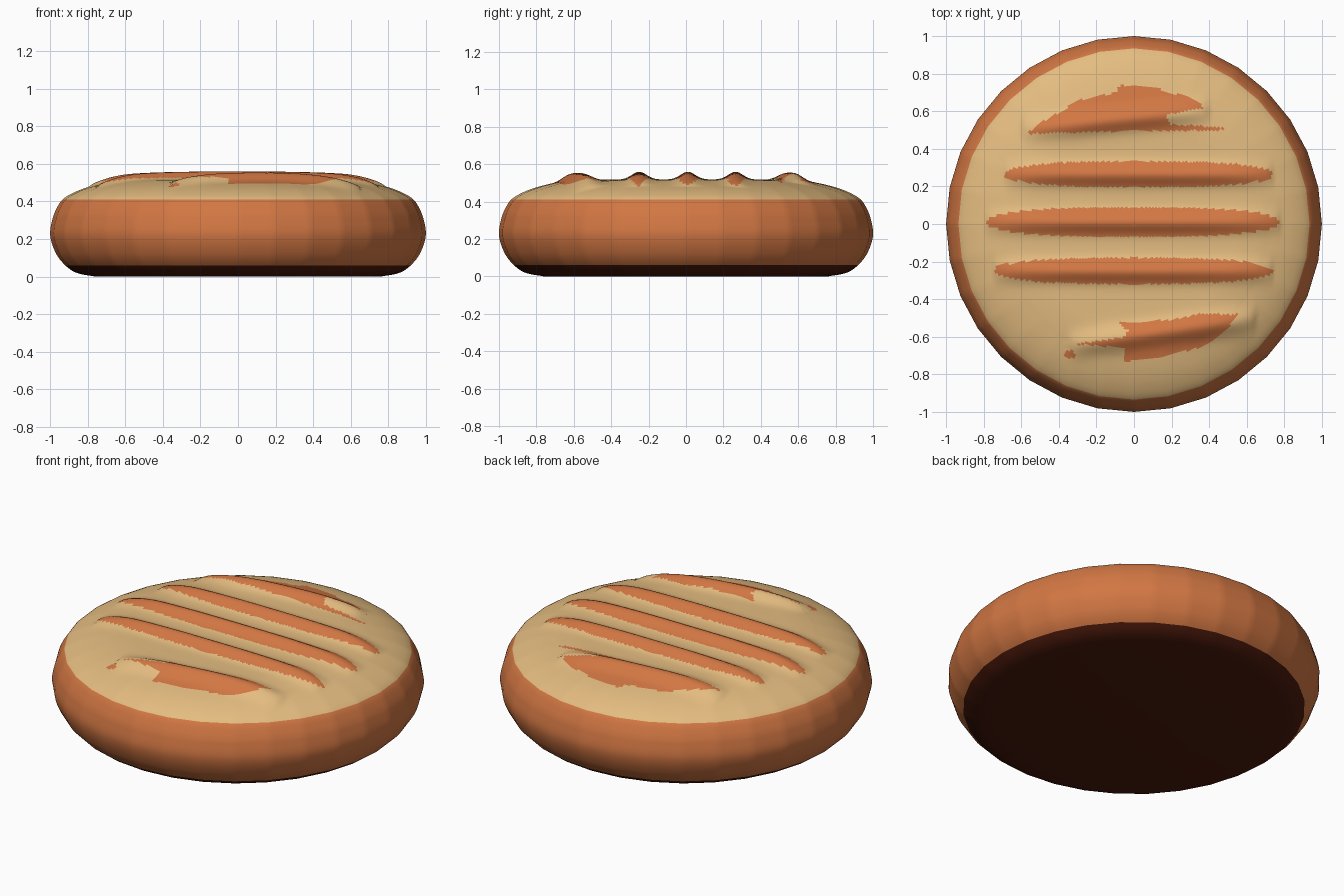
import bpy, bmesh, math
from mathutils import Vector
from mathutils.geometry import interpolate_bezier

if "Cube" in bpy.data.objects:
    bpy.data.objects.remove(bpy.data.objects["Cube"])

SEG, SIDES = 256, 32


def lin(c):
    return tuple((v / 255 / 12.92 if v < 10 else ((v / 255 + 0.055) / 1.055) ** 2.4) for v in c) + (1,)


def material(name, rgb):
    m = bpy.data.materials.new(name)
    m.diffuse_color = lin(rgb)
    m.use_nodes = True
    m.node_tree.nodes["Principled BSDF"].inputs["Base Color"].default_value = m.diffuse_color
    return m


def smooth(pts, n):
    """Smooth curve through the points, n steps per span."""
    v = [Vector((a, b, 0)) for a, b in pts]
    out = []
    for i in range(len(v) - 1):
        p0, p3 = v[max(i - 1, 0)], v[min(i + 2, len(v) - 1)]
        a, b = v[i], v[i + 1]
        s = (b - a).length / 3
        ta, tb = (b - p0).normalized() * s, (p3 - a).normalized() * s
        out += [(q.x, q.y) for q in interpolate_bezier(a, a + ta, b - tb, b, n + 1)[:-1]]
    return out + [pts[-1]]


# side profile (radius, height), colours change at z 0.06 and z 0.41
base = [(0.76, 0), (0.86, 0.02), (0.92, 0.06)]
wall = [(0.97, 0.125), (1.0, 0.22), (0.987, 0.31), (0.965, 0.365), (0.935, 0.41)]
dome = [(0.88, 0.445), (0.8, 0.476), (0.7, 0.5), (0.6, 0.513), (0.5, 0.516), (0.4, 0.517),
        (0.3, 0.518), (0.2, 0.518), (0.1, 0.518), (0.012, 0.518)]
profile = smooth(base + wall + dome, 8)
base_end, wall_end = (len(base) - 1) * 8, (len(base) + len(wall) - 1) * 8

# raised grill ridges: y, left end, right end, half width
ridges = [(0.265, -0.69, 0.74, 0.068), (0.01, -0.79, 0.78, 0.078), (-0.25, -0.75, 0.74, 0.07)]
# ragged patches of the outermost ridges
patches = [
    [(-0.57, 0.48), (-0.5, 0.54), (-0.35, 0.62), (-0.33, 0.65), (-0.1, 0.7), (-0.07, 0.74), (0.1, 0.73),
     (0.3, 0.67), (0.38, 0.62), (0.17, 0.58), (0.2, 0.53), (0.48, 0.515), (0.48, 0.5), (0, 0.495)],
    [(-0.31, -0.64), (-0.05, -0.6), (-0.03, -0.57), (-0.09, -0.525), (0.2, -0.51), (0.35, -0.48),
     (0.55, -0.48), (0.5, -0.56), (0.35, -0.66), (0.1, -0.715), (-0.06, -0.735), (-0.05, -0.66)]]


def lens(x, a, b):
    """1 along a ridge, tapering to 0 at the ends."""
    t = (2 * x - a - b) / (b - a)
    return math.sqrt(max(0, 1 - abs(t) ** 3))


def inside(x, y, poly):
    hit = False
    for (ax, ay), (bx, by) in zip(poly, poly[1:] + poly[:1]):
        if (ay > y) != (by > y) and x < (bx - ax) * (y - ay) / (by - ay) + ax:
            hit = not hit
    return hit


def bump(x, y):
    h = 0
    for c, a, b, w in ridges:
        h = max(h, 0.041 * lens(x, a, b) * math.exp(-((y - c) / 0.055) ** 2))
    # outer ridges, slanted like their torn patches
    for c, s, x0 in ((0.56, 0.1, -0.05), (-0.57, 0.14, 0.2)):
        d = y - c - s * (x - x0)
        h = max(h, 0.04 * lens(x, x0 - 0.55, x0 + 0.45) * math.exp(-(d / 0.06) ** 2))
    return h


def browned(x, y):
    if any(abs(y - c) < w * lens(x, a, b) for c, a, b, w in ridges):
        return True
    if any(inside(x, y, p) for p in patches):
        return True
    return math.hypot(x + 0.345, y + 0.695) < 0.026


# revolve the profile, lifting the top surface along the ridges
bm = bmesh.new()
rings = []
for i, (r, z) in enumerate(profile):
    ring = []
    for k in range(SEG):
        t = 2 * math.pi * k / SEG
        f = (t + math.pi / SIDES) % (2 * math.pi / SIDES) - math.pi / SIDES
        flat = math.cos(math.pi / SIDES) / math.cos(math.pi / SIDES - abs(f)) if r > 0.7 else 1
        x, y = r * flat * math.cos(t), r * flat * math.sin(t)
        ring.append(bm.verts.new((x, y, z + (bump(x, y) if i > wall_end else 0))))
    rings.append(ring)

for i in range(len(rings) - 1):
    for k in range(SEG):
        j = (k + 1) % SEG
        f = bm.faces.new((rings[i][k], rings[i][j], rings[i + 1][j], rings[i + 1][k]))
        c = f.calc_center_median()
        if i < base_end:
            f.material_index = 0
        elif i < wall_end or browned(c.x, c.y):
            f.material_index = 1
        else:
            f.material_index = 2

# close the underside and the tiny hole at the top centre
bm.faces.new(rings[0][::-1]).material_index = 0
bm.faces.new(rings[-1]).material_index = 1
for f in bm.faces:
    f.smooth = True

mesh = bpy.data.meshes.new("grilled_bun")
bm.to_mesh(mesh)
bm.free()
for m in (material("dark underside", (74, 25, 11)),
          material("brown crust", (210, 119, 67)),
          material("pale top", (228, 188, 128))):
    mesh.materials.append(m)
bun = bpy.data.objects.new("grilled_bun", mesh)
bpy.context.collection.objects.link(bun)
